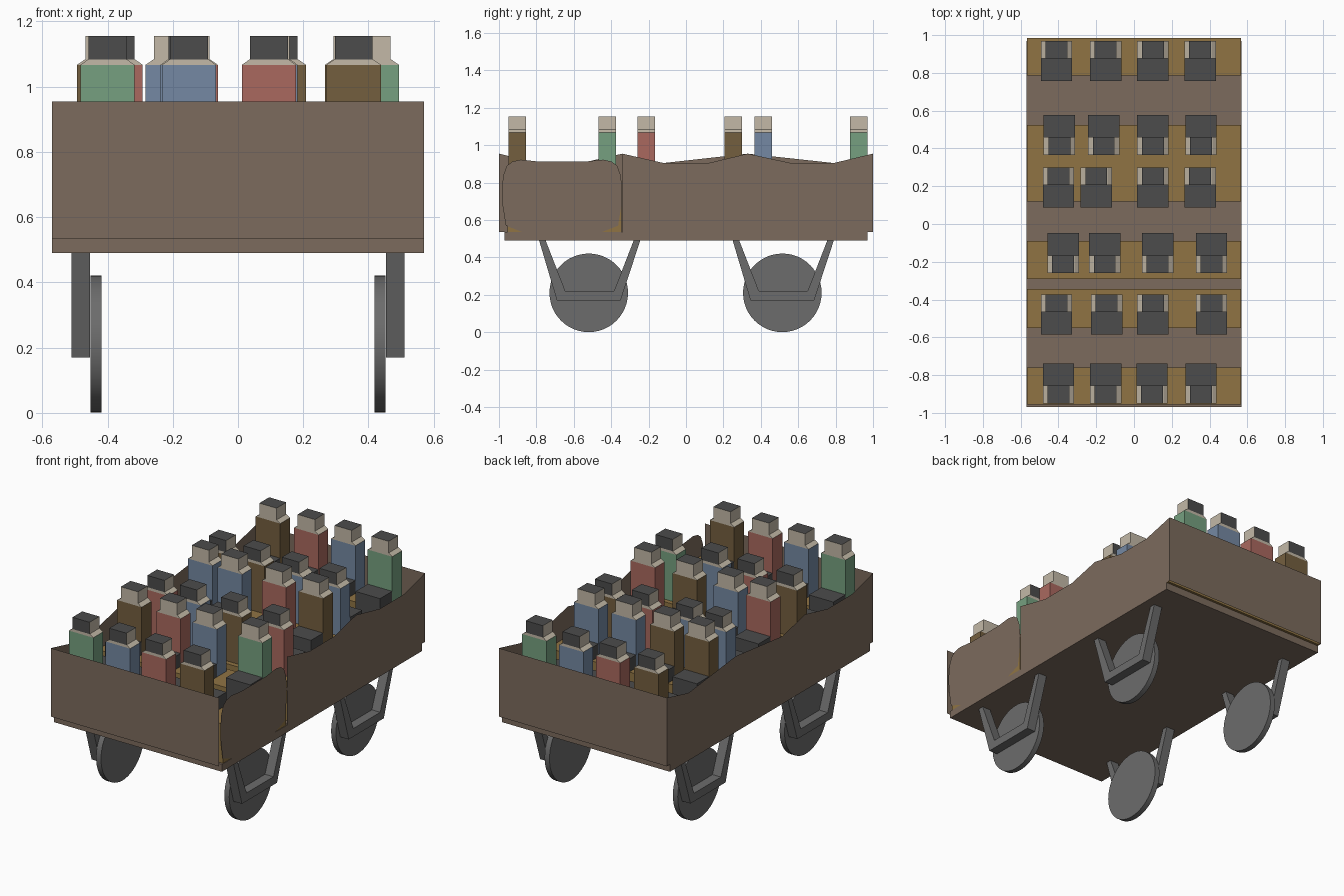
import bpy, bmesh, math

if "Cube" in bpy.data.objects:
    bpy.data.objects.remove(bpy.data.objects["Cube"])


def material(name, r, g, b):
    m = bpy.data.materials.new(name)
    lin = [((c / 255 + 0.055) / 1.055) ** 2.4 for c in (r, g, b)]
    m.diffuse_color = (*lin, 1)
    m.use_nodes = True
    m.node_tree.nodes["Principled BSDF"].inputs["Base Color"].default_value = m.diffuse_color
    return m


WOOD = material("brown_wood", 124, 107, 93)
BENCH = material("golden_bench", 144, 116, 68)
METAL = material("grey_metal", 108, 108, 108)
DARK = material("charcoal", 76, 76, 76)
SKIN = material("pale_skin", 195, 185, 167)
COATS = {
    "g": material("green_coat", 118, 160, 128),
    "b": material("blue_coat", 117, 137, 163),
    "r": material("red_coat", 170, 105, 95),
    "o": material("ochre_coat", 116, 95, 63),
}


def finish(name, bm, *mats):
    bmesh.ops.recalc_face_normals(bm, faces=bm.faces)
    me = bpy.data.meshes.new(name)
    bm.to_mesh(me)
    bm.free()
    for m in mats:
        me.materials.append(m)
    ob = bpy.data.objects.new(name, me)
    bpy.context.collection.objects.link(ob)
    return ob


def add_box(bm, x0, x1, y0, y1, z0, z1, mat=0, top=None):
    """Box; top optionally gives the half width of a narrowed upper face."""
    cx = (x0 + x1) / 2
    xs = (cx - top, cx + top) if top else (x0, x1)
    lo = [bm.verts.new(p) for p in ((x0, y0, z0), (x1, y0, z0), (x1, y1, z0), (x0, y1, z0))]
    hi = [bm.verts.new(p) for p in ((xs[0], y0, z1), (xs[1], y0, z1), (xs[1], y1, z1), (xs[0], y1, z1))]
    faces = [bm.faces.new(lo[::-1]), bm.faces.new(hi)]
    faces += [bm.faces.new((lo[i], lo[(i + 1) % 4], hi[(i + 1) % 4], hi[i])) for i in range(4)]
    for f in faces:
        f.material_index = mat
    return faces


def box(name, mat, *dims):
    bm = bmesh.new()
    add_box(bm, *dims)
    return finish(name, bm, mat)


def panel(name, mat, x, outline, thick=0.0):
    """Side-on (y, z) outline at x, optionally extruded along x."""
    bm = bmesh.new()
    f = bm.faces.new([bm.verts.new((x, y, z)) for y, z in outline])
    if thick:
        ext = bmesh.ops.extrude_face_region(bm, geom=[f])["geom"]
        vs = [v for v in ext if isinstance(v, bmesh.types.BMVert)]
        bmesh.ops.translate(bm, verts=vs, vec=(thick, 0, 0))
    bmesh.ops.triangulate(bm, faces=bm.faces)
    return finish(name, bm, mat)


# Floor slab and thin end walls
W, BASE = 0.57, 0.535
box("floor", WOOD, -W, W, -0.97, 0.97, 0.49, BASE)
for name, y in (("front_wall", -1), ("back_wall", 1)):
    bm = bmesh.new()
    bm.faces.new([bm.verts.new(p) for p in ((-W, y, BASE), (W, y, BASE), (W, y, 0.955), (-W, y, 0.955))])
    finish(name, bm, WOOD)

# Wavy side walls; the right one leaves a doorway at its front
rear_wave = [(-0.34, 0.955), (-0.12, 0.905), (0.12, 0.905), (0.33, 0.955),
             (0.56, 0.905), (0.79, 0.905), (1, 0.955)]
panel("left_wall", WOOD, -W, [(1, BASE), (-1, BASE), (-1, 0.955), (-0.79, 0.905), (-0.56, 0.905)] + rear_wave)
panel("right_wall", WOOD, W, [(1, BASE), (-0.34, BASE)] + rear_wave)

# Rounded door
half = [(0.21, 0.535), (0.30, 0.57), (0.318, 0.68), (0.322, 0.76), (0.314, 0.84),
        (0.295, 0.89), (0.265, 0.913), (0.22, 0.923), (0.12, 0.912)]
mid = -0.663
panel("door", WOOD, W, [(mid + d, z) for d, z in half] + [(mid, 0.905)]
      + [(mid - d, z) for d, z in reversed(half)])

# Benches
for i, (y0, y1) in enumerate(((-0.955, -0.76), (-0.55, -0.345), (-0.29, -0.09), (0.12, 0.525), (0.785, 0.985))):
    box(f"bench_{i + 1}", BENCH, -W + 0.003, W - 0.003, y0, y1, BASE, 0.775)


# Seated passenger: face is the direction looked in along y
def passenger(name, x, y, face, coat):
    bm = bmesh.new()
    hw, hd = 0.083, 0.047
    add_box(bm, x - hw, x + hw, y - hd, y + hd, 0.775, 1.067, 0)
    add_box(bm, x - hw, x + hw, y - hd, y + hd, 1.067, 1.083, 1, top=0.06)
    head = add_box(bm, x - 0.058, x + 0.058, y - hd, y + hd, 1.083, 1.155, 1)
    bm.normal_update()
    for f in head:  # hair covers the crown and the back of the head
        if f.normal.z > 0.9 or f.normal.y * face < -0.9:
            f.material_index = 2
    knee = y + face * 0.165
    add_box(bm, x - hw, x + hw, *sorted((y + face * hd, knee)), 0.775, 0.855, 2)
    add_box(bm, x - hw, x + hw, *sorted((knee - face * 0.035, knee)), BASE, 0.775, 2)
    finish(name, bm, coat, SKIN, DARK)


rows = [
    (-0.903, 1, (-0.40, -0.15, 0.095, 0.355), "gbro"),
    (-0.42, -1, (-0.41, -0.145, 0.10, 0.41), "orbg"),
    (-0.213, 1, (-0.375, -0.155, 0.125, 0.41), "rbor"),
    (0.253, -1, (-0.40, -0.20, 0.10, 0.35), "bbro"),
    (0.413, 1, (-0.395, -0.16, 0.10, 0.355), "oobb"),
    (0.923, -1, (-0.41, -0.15, 0.10, 0.35), "orbg"),
]
for r, (y, face, xs, coats) in enumerate(rows):
    for c, x in enumerate(xs):
        passenger(f"passenger_{r + 1}_{c + 1}", x, y, face, COATS[coats[c]])

# Wheels with U-shaped hangers outside them
hanger = [(-0.265, 0.49), (-0.17, 0.17), (0.17, 0.17), (0.275, 0.49),
          (0.24, 0.49), (0.135, 0.22), (-0.125, 0.22), (-0.23, 0.49)]
for side, sx in (("left", -1), ("right", 1)):
    for end, wy in (("front", -0.52), ("back", 0.515)):
        bpy.ops.mesh.primitive_cylinder_add(vertices=48, radius=0.21, depth=0.033,
                                            location=(sx * 0.435, wy, 0.211),
                                            rotation=(0, math.pi / 2, 0))
        wheel = bpy.context.object
        wheel.name = f"{side}_{end}_wheel"
        wheel.data.materials.append(METAL)
        bpy.ops.object.shade_smooth_by_angle()
        panel(f"{side}_{end}_hanger", METAL, sx * 0.453, [(wy + y, z) for y, z in hanger], sx * 0.057)
